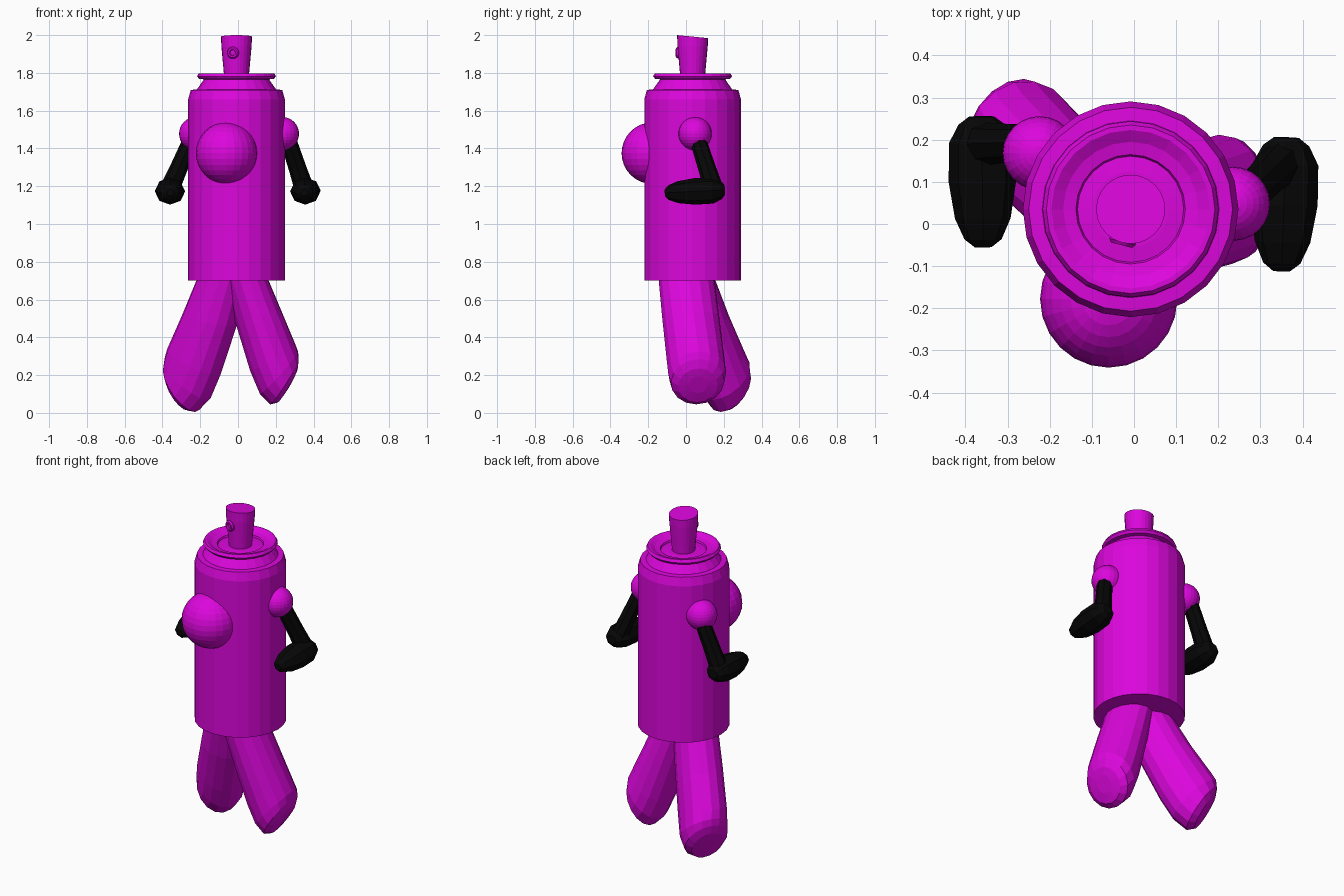
import bpy, bmesh, math
from mathutils import Vector, Matrix

if "Cube" in bpy.data.objects:
    bpy.data.objects.remove(bpy.data.objects["Cube"])

CX, CY = -0.008, 0.035          # axis of the can
FACING = math.radians(255.8)    # direction the front points to


def material(name, rgb):
    m = bpy.data.materials.new(name)
    m.diffuse_color = (*rgb, 1)
    m.use_nodes = True
    m.node_tree.nodes["Principled BSDF"].inputs["Base Color"].default_value = m.diffuse_color
    return m


magenta = material("magenta", (0.72, 0.002, 0.72))
black = material("black", (0.002, 0.002, 0.002))


def finish(name, bm, mat):
    bmesh.ops.recalc_face_normals(bm, faces=bm.faces[:])
    me = bpy.data.meshes.new(name)
    bm.to_mesh(me)
    bm.free()
    me.materials.append(mat)
    ob = bpy.data.objects.new(name, me)
    bpy.context.collection.objects.link(ob)
    return ob


def loft(name, rings, sides, mat):
    """Skin elliptical rings, each given as (centre, half axis a, half axis b)."""
    bm = bmesh.new()
    loops = []
    for c, a, b in rings:
        loop = []
        for i in range(sides):
            t = 2 * math.pi * i / sides
            loop.append(bm.verts.new(c + a * math.cos(t) + b * math.sin(t)))
        loops.append(loop)
    for l0, l1 in zip(loops, loops[1:]):
        for i in range(sides):
            j = (i + 1) % sides
            bm.faces.new((l0[i], l0[j], l1[j], l1[i]))
    bm.faces.new(loops[0])
    bm.faces.new(loops[-1])
    return finish(name, bm, mat)


def turned(name, profile, sides, mat, slant=0.0):
    """Round part on the can axis from (radius, height) points; slant tips the last ring."""
    rings = []
    for k, (r, z) in enumerate(profile):
        s = slant if k == len(profile) - 1 else 0
        rings.append((Vector((CX, CY, z)), Vector((r, 0, 0)), Vector((0, r, -s))))
    return loft(name, rings, sides, mat)


def ball(name, centre, r, mat):
    bm = bmesh.new()
    bmesh.ops.create_uvsphere(bm, u_segments=24, v_segments=16, radius=r,
                              matrix=Matrix.Translation(centre))
    return finish(name, bm, mat)


# Can body with sloped shoulder, rolled rim and shallow recessed lid
turned("can_body", [(0.256, 0.70), (0.256, 1.66), (0.242, 1.71), (0.21, 1.712),
                    (0.172, 1.766), (0.198, 1.768), (0.209, 1.782), (0.2, 1.798),
                    (0.188, 1.798), (0.16, 1.782), (0.13, 1.776), (0.126, 1.766),
                    (0.09, 1.77)], 24, magenta)

# Nozzle, flared upwards with a slightly slanted top
turned("nozzle", [(0.064, 1.76), (0.068, 1.81), (0.08, 1.94), (0.082, 1.992)],
       24, magenta, slant=0.008)

# Spray outlet: short tube with a sunk centre on the front of the nozzle
out = Vector((math.cos(FACING), math.sin(FACING), 0))
side = Vector((-out.y, out.x, 0))
base = Vector((CX, CY, 1.907))
loft("spray_outlet", [(base + out * d, side * r, Vector((0, 0, r)))
                      for d, r in ((0.06, 0.032), (0.08, 0.032), (0.088, 0.026),
                                   (0.088, 0.017), (0.08, 0.014))], 16, magenta)

# Round nose and shoulder balls
ball("nose", (-0.06, -0.178, 1.375), 0.163, magenta)
ball("right_shoulder", (0.235, 0.048, 1.478), 0.088, magenta)
ball("left_shoulder", (-0.224, 0.168, 1.478), 0.088, magenta)


# Arms: thin upper arm and a chunky tapered forearm pointing forward
def arm(label, shoulder, elbow, back, tip):
    shoulder, elbow, back, tip = map(Vector, (shoulder, elbow, back, tip))
    axis = (elbow - shoulder).normalized()
    a = axis.cross(Vector((0, 1, 0))).normalized()
    b = axis.cross(a)
    length = (elbow - shoulder).length
    loft(label + "_upper_arm",
         [(shoulder + axis * d, a * r, b * r)
          for d, r in ((-0.018, 0.028), (0.008, 0.044), (length * 0.6, 0.047), (length, 0.052))],
         8, black)
    axis = (tip - back).normalized()
    a = axis.cross(Vector((0, 0, 1))).normalized()
    b = a.cross(axis)
    length = (tip - back).length
    loft(label + "_forearm",
         [(back + axis * length * t, a * r, b * r * 0.88)
          for t, r in ((0, 0.03), (0.06, 0.055), (0.2, 0.078), (0.5, 0.08),
                       (0.78, 0.066), (0.94, 0.044), (1, 0.02))], 8, black)


arm("right", (0.267, 0.065, 1.44), (0.35, 0.145, 1.19), (0.362, 0.205, 1.18), (0.35, -0.112, 1.165))
arm("left", (-0.25, 0.193, 1.44), (-0.36, 0.19, 1.19), (-0.362, 0.255, 1.18), (-0.358, -0.055, 1.165))

# Legs: rings as (outer r, outer z, inner r, inner z, half width, forward shift)
RIGHT = [(0.165, 0.74, -0.07, 0.74, 0.148, 0.042),
         (0.245, 0.54, 0.000, 0.48, 0.152, 0.024),
         (0.312, 0.37, 0.075, 0.22, 0.154, 0.006),
         (0.328, 0.325, 0.125, 0.10, 0.154, 0.0),
         (0.331, 0.285, 0.180, 0.045, 0.142, 0.0),
         (0.325, 0.235, 0.220, 0.055, 0.105, 0.0),
         (0.308, 0.195, 0.258, 0.105, 0.050, 0.0)]
LEFT = [(0.200, 0.74, -0.08, 0.74, 0.120, 0.055),
        (0.315, 0.52, 0.010, 0.46, 0.130, 0.035),
        (0.415, 0.345, 0.120, 0.20, 0.134, 0.012),
        (0.433, 0.30, 0.190, 0.07, 0.134, 0.0),
        (0.436, 0.26, 0.265, 0.005, 0.124, 0.0),
        (0.428, 0.21, 0.310, 0.012, 0.092, 0.0),
        (0.402, 0.16, 0.345, 0.065, 0.045, 0.0)]


def leg(name, azimuth, table):
    u = Vector((math.cos(azimuth), math.sin(azimuth), 0))
    v = Vector((-u.y, u.x, 0))
    axis = Vector((CX, CY, 0))
    rings = []
    for ro, zo, ri, zi, w, fwd in table:
        outer = axis + u * ro + Vector((0, 0, zo))
        inner = axis + u * ri + Vector((0, 0, zi))
        rings.append(((outer + inner) / 2 + out * fwd, (outer - inner) / 2, v * w))
    loft(name, rings, 16, magenta)


leg("right_leg", math.radians(6), RIGHT)
leg("left_leg", math.radians(146), LEFT)
